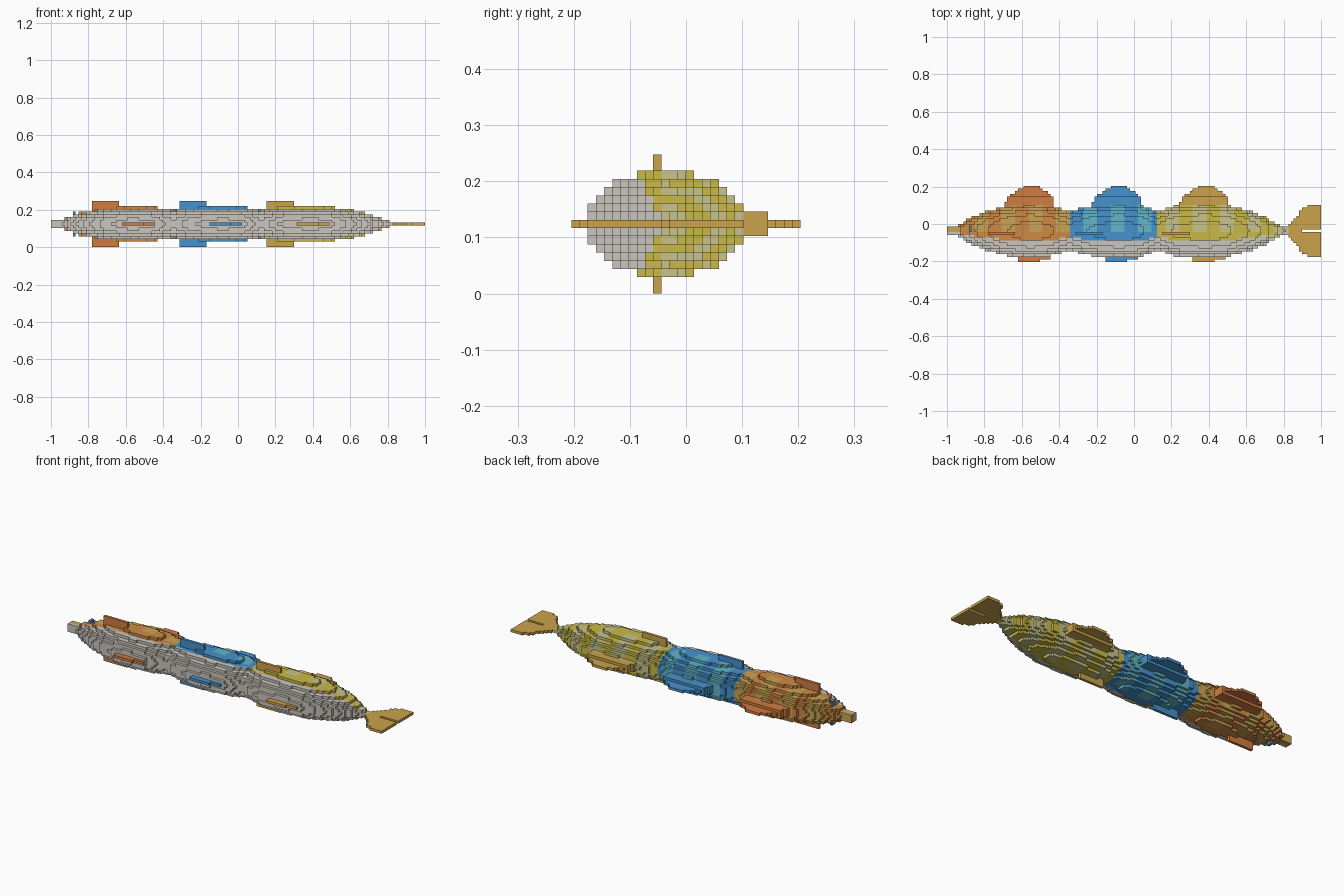
import bpy
import bmesh
from mathutils import Vector

cube = bpy.data.objects.get("Cube")
if cube:
    bpy.data.objects.remove(cube)

# Block grid
COLUMNS, ROWS, LAYERS = 137, 28, 17
SIZE = 2 / COLUMNS
MID_ROW, MID_LAYER = 11, 8


def make_material(name, red, green, blue):
    linear = [((c / 255 + 0.055) / 1.055) ** 2.4 for c in (red, green, blue)] + [1]
    material = bpy.data.materials.new(name)
    material.use_nodes = True
    material.diffuse_color = linear
    material.node_tree.nodes["Principled BSDF"].inputs["Base Color"].default_value = linear
    return material


MATERIALS = {
    "grey": make_material("belly grey", 202, 197, 189),
    "fin orange": make_material("fin orange", 209, 124, 64),
    "orange": make_material("body orange", 207, 138, 68),
    "tan": make_material("scale tan", 203, 164, 84),
    "blue": make_material("bright blue", 70, 146, 204),
    "teal": make_material("scale teal", 98, 182, 202),
    "yellow": make_material("body yellow", 202, 186, 72),
    "pale": make_material("scale pale yellow", 200, 196, 138),
    "gold": make_material("fin gold", 203, 163, 76),
}


def column(x):
    return round((x + 1) / SIZE)


def row(y):
    return round(y / SIZE + ROWS / 2)


def column_centre(i):
    return (i + 0.5) * SIZE - 1


def interpolate(points, x):
    """Values of a polyline at x, held constant beyond its ends."""
    if x <= points[0][0]:
        return points[0][1:]
    for a, b in zip(points, points[1:]):
        if x <= b[0]:
            t = (x - a[0]) / (b[0] - a[0])
            return tuple(p + (q - p) * t for p, q in zip(a[1:], b[1:]))
    return points[-1][1:]


# Body outline: x, half width in y, half height in z
OUTLINE = [
    (-1, .02, .02), (-.94, .03, .026), (-.9, .055, .04), (-.85, .08, .058),
    (-.8, .1, .07), (-.7, .13, .086), (-.56, .14, .096), (-.45, .133, .09),
    (-.345, .105, .078), (-.25, .13, .088), (-.08, .14, .096), (.04, .133, .09),
    (.125, .105, .078), (.22, .132, .09), (.39, .14, .096), (.5, .135, .09),
    (.6, .113, .076), (.7, .075, .055), (.78, .03, .025), (.82, .015, .012),
]

# Each segment: name, end of its body, body colour, scale colour, fin colour
SEGMENTS = [
    ("front", column(-.345), "orange", "tan", "fin orange"),
    ("middle", column(.13), "blue", "teal", "blue"),
    ("rear", column(.82), "yellow", "pale", "gold"),
]

# Dorsal fin edge: x from the segment centre, y
DORSAL = [(-.135, .11), (-.1, .15), (-.05, .19), (-.02, .205), (.045, .205),
          (.09, .175), (.13, .145)]
# Tail fin edge: x, half width
TAIL = [(.8, .012), (.85, .055), (.9, .115), (.94, .138), (1, .133)]

parts = {}
occupied = set()


def add_block(part, cell, colour):
    if cell not in occupied:
        occupied.add(cell)
        parts.setdefault(part, {})[cell] = colour


# Tapered body segments with grey bellies and banded backs
start = 0
for name, end, colour, scale, fin in SEGMENTS:
    for i in range(start, end):
        width, height = interpolate(OUTLINE, column_centre(i))
        banded = (i - column(-.557)) % 10 < 5
        for j in range(ROWS):
            across = (j - MID_ROW) * SIZE / width
            for k in range(LAYERS):
                up = (k - MID_LAYER) * SIZE / height
                if across ** 2 + up ** 2 <= 1:
                    shade = colour
                    if across < -.36:
                        shade = "grey"
                    elif banded and across >= 0:
                        shade = scale
                    add_block(name + "_body", (i, j, k), shade)
    start = end

# Dorsal, belly and side fins, repeated on every segment
for number, (name, end, colour, scale, fin) in enumerate(SEGMENTS):
    centre = column(-.555) + 32 * number
    for i in range(centre - 9, centre + 9):
        edge = interpolate(DORSAL, (i + 0.5 - centre) * SIZE)[0]
        for j in range(MID_ROW, row(edge)):
            thick = 1 if j < row(.145) else 0
            for k in range(MID_LAYER - thick, MID_LAYER + thick + 1):
                add_block(name + "_dorsal_fin", (i, j, k), fin)
    for i in range(centre - 4, centre + 8):
        for j in range(0 if i < centre + 4 else 1, MID_ROW):
            add_block(name + "_belly_fin", (i, j, MID_LAYER), fin)
    for i in range(centre - 15, centre - 5):
        for k in range(LAYERS):
            side = "_left_fin" if k < MID_LAYER else "_right_fin"
            add_block(name + side, (i, MID_ROW - 1, k), fin)

# Forked tail fin
for i in range(column(.8), COLUMNS):
    half = interpolate(TAIL, column_centre(i))[0]
    for j in range(ROWS):
        slit = j == MID_ROW and i >= column(.9)
        if abs(j - MID_ROW) * SIZE <= half and not slit:
            add_block("tail_fin", (i, j, MID_LAYER), "gold")

# Eyes
for side, layers in (("left", range(4, 6)), ("right", range(11, 13))):
    for j in (MID_ROW, MID_ROW + 1):
        for k in layers:
            cell = (column(-.88), j, k)
            parts["front_body"].pop(cell, None)
            occupied.discard(cell)
            add_block(side + "_eye", cell, "blue")


def build(name, cells):
    """Mesh the exposed faces of a set of coloured blocks."""
    bm = bmesh.new()
    corners = {}
    colours = list(dict.fromkeys(cells.values()))

    def corner(point):
        key = tuple(point)
        if key not in corners:
            i, j, k = key
            corners[key] = bm.verts.new(
                (i * SIZE - 1, (j - ROWS / 2) * SIZE, k * SIZE))
        return corners[key]

    for cell, colour in cells.items():
        for axis in range(3):
            for step in (0, 1):
                neighbour = list(cell)
                neighbour[axis] += 2 * step - 1
                if tuple(neighbour) in occupied:
                    continue
                u, v = Vector((0, 0, 0)), Vector((0, 0, 0))
                u[(axis + 1) % 3] = v[(axis + 2) % 3] = 1
                base = Vector(cell)
                base[axis] += step
                loop = [base, base + u, base + u + v, base + v]
                if not step:
                    loop.reverse()
                face = bm.faces.new([corner(p) for p in loop])
                face.material_index = colours.index(colour)
    mesh = bpy.data.meshes.new(name)
    bm.to_mesh(mesh)
    bm.free()
    for colour in colours:
        mesh.materials.append(MATERIALS[colour])
    bpy.context.collection.objects.link(bpy.data.objects.new(name, mesh))


for part_name, part_cells in parts.items():
    build(part_name, part_cells)
